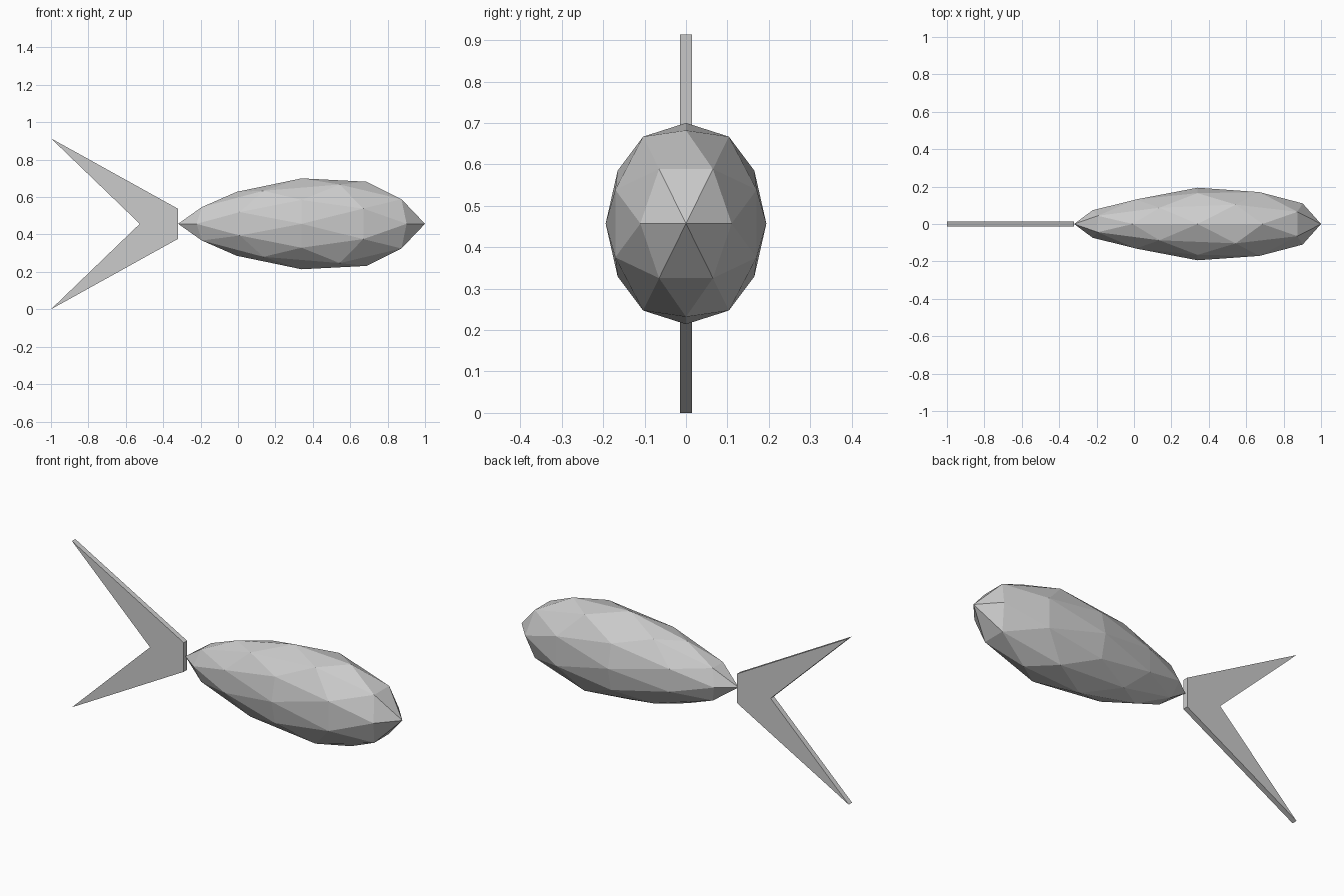
import bpy, bmesh, math
from mathutils import Matrix

if "Cube" in bpy.data.objects:
    bpy.data.objects.remove(bpy.data.objects["Cube"])

MID_Z = 0.457


def add_object(name, bm):
    bmesh.ops.recalc_face_normals(bm, faces=bm.faces)
    mesh = bpy.data.meshes.new(name)
    bm.to_mesh(mesh)
    bm.free()
    obj = bpy.data.objects.new(name, mesh)
    bpy.context.collection.objects.link(obj)
    return obj


def fullness(x):
    """Girth along the body: plump towards the head, slim at the tail."""
    return 1 + 0.33 * x if x < 0 else 1 + 0.29 * x - 0.23 * x * x


# Body: low-poly icosphere turned edge-up, tapered and stretched
bm = bmesh.new()
bmesh.ops.create_icosphere(bm, subdivisions=2, radius=1)
bm.transform(Matrix.Rotation(-math.atan(2) / 2, 4, 'Y'))
for v in bm.verts:
    f = fullness(v.co.x)
    v.co = (0.34 + 0.66 * v.co.x, 0.194 * f * v.co.y, MID_Z + 0.243 * f * v.co.z)
add_object("body", bm)

# Tail fin: thin forked plate, outline mirrored about the body axis
upper = [(-0.32, 0.08), (-1.0, 0.457)]
outline = upper + [(-0.525, 0)] + [(x, -z) for x, z in reversed(upper)]
bm = bmesh.new()
face = bm.faces.new([bm.verts.new((x, -0.0145, MID_Z + z)) for x, z in outline])
side = bmesh.ops.extrude_face_region(bm, geom=[face])["geom"]
bmesh.ops.translate(bm, vec=(0, 0.029, 0),
                    verts=[g for g in side if isinstance(g, bmesh.types.BMVert)])
add_object("tail_fin", bm)
